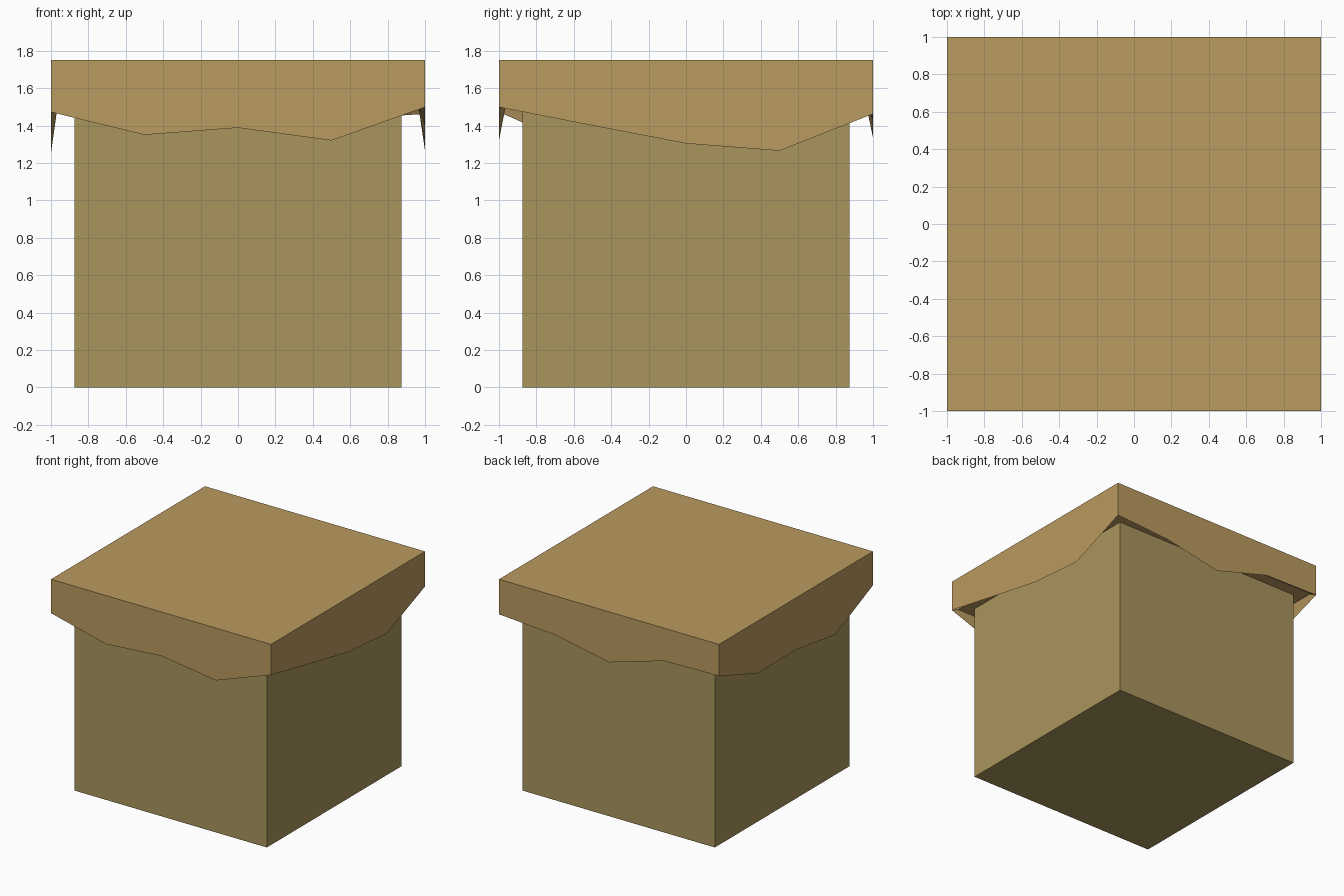
import bpy, bmesh

if "Cube" in bpy.data.objects:
    bpy.data.objects.remove(bpy.data.objects["Cube"])

def material(name, rgb):
    m = bpy.data.materials.new(name)
    m.diffuse_color = (*rgb, 1)
    m.use_nodes = True
    m.node_tree.nodes["Principled BSDF"].inputs["Base Color"].default_value = m.diffuse_color
    return m

def make_object(name, bm, mat):
    bmesh.ops.recalc_face_normals(bm, faces=bm.faces)
    mesh = bpy.data.meshes.new(name)
    bm.to_mesh(mesh)
    bm.free()
    mesh.materials.append(mat)
    ob = bpy.data.objects.new(name, mesh)
    bpy.context.collection.objects.link(ob)
    return ob

# Square body
bm = bmesh.new()
bmesh.ops.create_cube(bm, size=1)
bmesh.ops.scale(bm, vec=(1.75, 1.75, 1.5), verts=bm.verts)
bmesh.ops.translate(bm, vec=(0, 0, 0.75), verts=bm.verts)
make_object("body", bm, material("body_tan", (0.40, 0.30, 0.107)))

# Overhanging cap with an uneven skirt: rim heights, counter-clockwise from front left
TOP, CEILING, INSET = 1.75, 1.5, 0.965
rim_z = [1.472, 1.35, 1.388, 1.32,     # front
         1.498, 1.40, 1.304, 1.265,    # right
         1.462, 1.43, 1.335, 1.48,     # back
         1.49, 1.32, 1.325, 1.252]     # left
corners = [(-1, -1), (1, -1), (1, 1), (-1, 1)]
rim_xy = []
for i, (x0, y0) in enumerate(corners):
    x1, y1 = corners[(i + 1) % 4]
    rim_xy += [(x0 + (x1 - x0) * k / 4, y0 + (y1 - y0) * k / 4) for k in range(4)]

bm = bmesh.new()
top = [bm.verts.new((x, y, TOP)) for x, y in rim_xy]
rim = [bm.verts.new((x, y, z)) for (x, y), z in zip(rim_xy, rim_z)]
inner = [bm.verts.new((x * INSET, y * INSET, CEILING)) for x, y in rim_xy]
bm.faces.new(top)
bm.faces.new(inner[::-1])
for upper, lower in ((top, rim), (rim, inner)):
    for i in range(16):
        j = (i + 1) % 16
        bm.faces.new((upper[i], lower[i], lower[j], upper[j]))
make_object("cap", bm, material("cap_tan", (0.49, 0.325, 0.117)))
